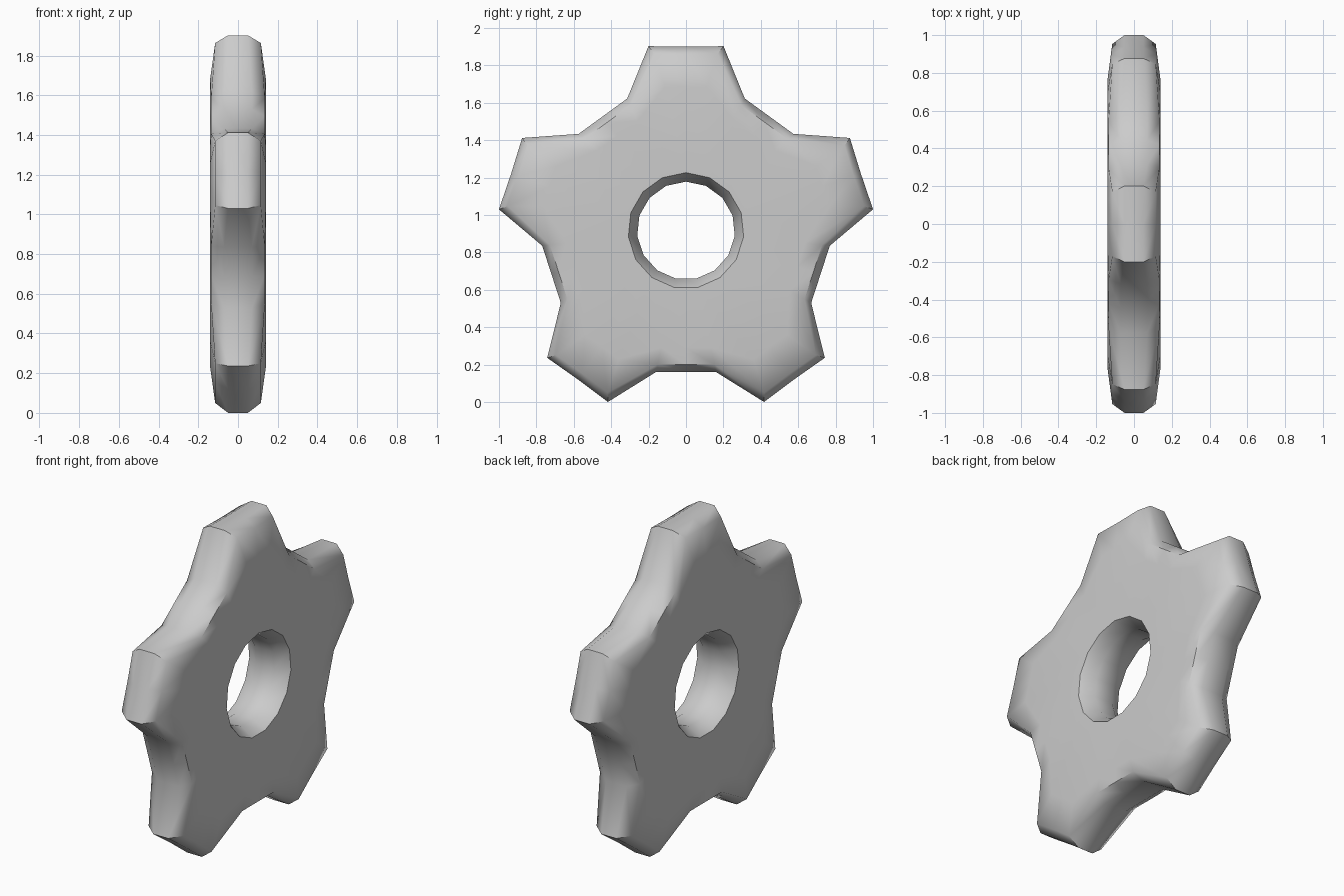
import bpy, bmesh
from math import sin, cos, radians

if "Cube" in bpy.data.objects:
    bpy.data.objects.remove(bpy.data.objects["Cube"])

CZ = 0.916  # height of the wheel centre
SECTOR = 6  # outline points in each of the five teeth


def ring(bm, points, teeth=5):
    """Repeat (angle, radius, x) points round the axle."""
    return [bm.verts.new((x, r * sin(radians(a + 72 * t)), CZ + r * cos(radians(a + 72 * t))))
            for t in range(teeth) for a, r, x in points]


def outline(tip_angle, tip_r, tip_x, valley_r, valley_x, side):
    """One tooth and one valley: centre, corner, valley corner, valley centre, ..."""
    mid = cos(radians(tip_angle))
    return [(0, tip_r * mid - 0.003, tip_x * side), (tip_angle, tip_r, tip_x * side),
            (24, valley_r, valley_x * side), (36, valley_r * cos(radians(12)), valley_x * side),
            (48, valley_r, valley_x * side), (72 - tip_angle, tip_r, tip_x * side)]


def bridge(bm, a, b):
    n = len(a)
    for i in range(n):
        j = (i + 1) % n
        bm.faces.new((a[i], a[j], b[j], b[i]))


bm = bmesh.new()
outer, hole = [], []
for side in (1, -1):
    # toothed rim, from the edge band in to the flat face
    edge = ring(bm, outline(11.5, 1.0065, 0.05, 0.773, 0.07, side))
    chamfer = ring(bm, outline(10.2, 0.962, 0.115, 0.732, 0.135, side))
    flat = ring(bm, outline(8.3, 0.777, 0.14, 0.64, 0.14, side))
    bridge(bm, edge, chamfer)
    bridge(bm, chamfer, flat)
    # fifteen-sided hole, narrowing inwards
    lip = ring(bm, [(24 * k, 0.31, 0.14 * side) for k in range(3)])
    throat = ring(bm, [(24 * k, 0.262, 0.06 * side) for k in range(3)])
    bridge(bm, lip, throat)
    # flat face between hole and teeth
    for k in range(15):
        bm.faces.new((lip[k], flat[2 * k], flat[2 * k + 1], flat[(2 * k + 2) % 30], lip[(k + 1) % 15]))
    outer.append(edge)
    hole.append(throat)
bridge(bm, *outer)
bridge(bm, *hole)
bmesh.ops.recalc_face_normals(bm, faces=bm.faces)

mesh = bpy.data.meshes.new("toothed_wheel")
bm.to_mesh(mesh)
bm.free()
wheel = bpy.data.objects.new("toothed_wheel", mesh)
bpy.context.collection.objects.link(wheel)
bpy.context.view_layer.objects.active = wheel
wheel.select_set(True)
bpy.ops.object.shade_smooth_by_angle(angle=radians(55))
